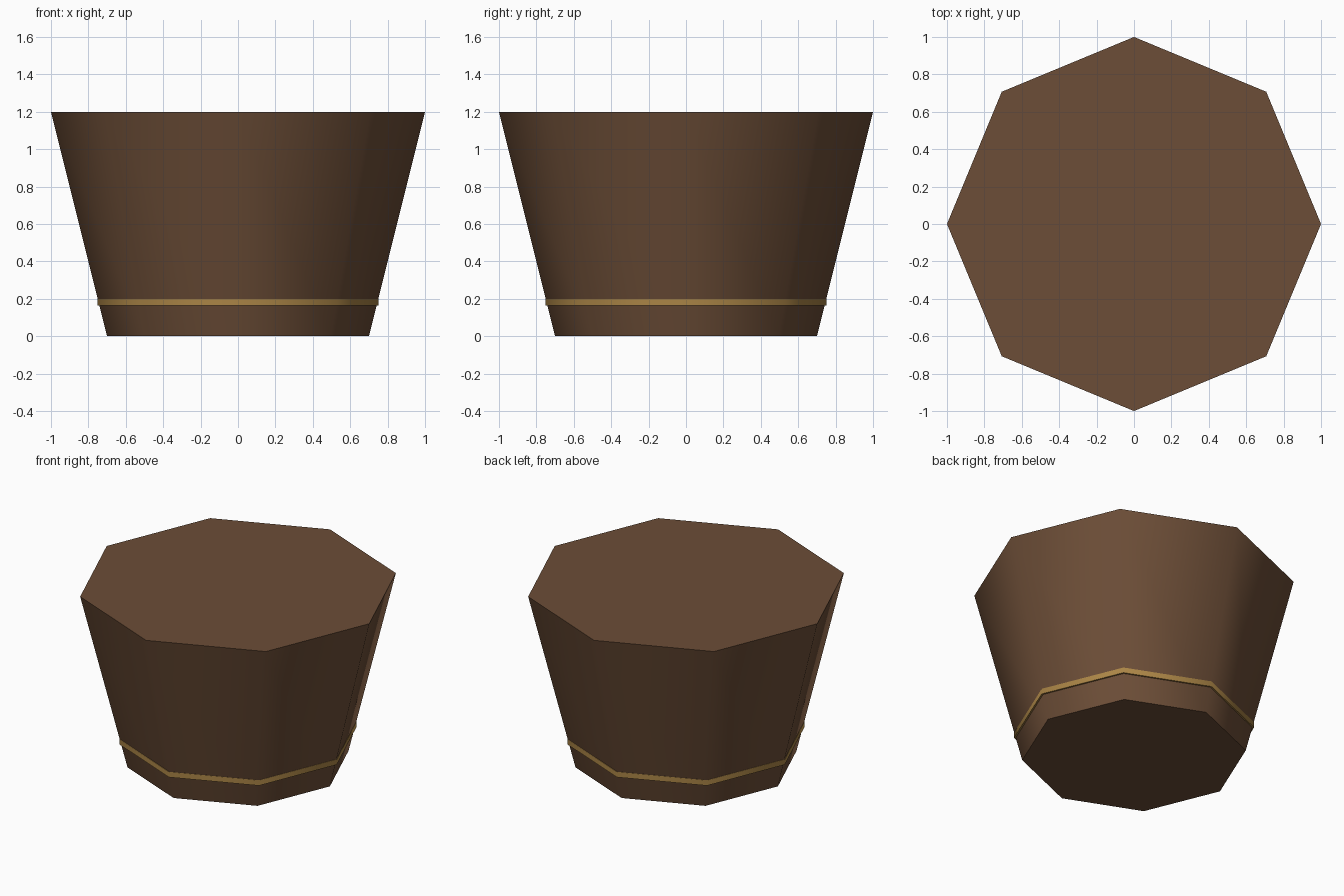
import bpy
from math import radians

if "Cube" in bpy.data.objects:
    bpy.data.objects.remove(bpy.data.objects["Cube"])


def paint(obj, name, color):
    mat = bpy.data.materials.new(name)
    mat.diffuse_color = (*color, 1)
    mat.use_nodes = True
    mat.node_tree.nodes["Principled BSDF"].inputs["Base Color"].default_value = mat.diffuse_color
    obj.data.materials.append(mat)


def octagon_part(name, r_bottom, r_top, z0, z1, mat_name, color):
    # Eight-sided solid with corners on the axes, smooth around its sides
    bpy.ops.mesh.primitive_cone_add(
        vertices=8, radius1=r_bottom, radius2=r_top, depth=z1 - z0,
        location=(0, 0, (z0 + z1) / 2))
    obj = bpy.context.object
    obj.name = name
    bpy.ops.object.shade_smooth_by_angle(angle=radians(60))
    paint(obj, mat_name, color)
    return obj


# Tapered tub, closed at top and bottom
octagon_part("tub_body", 0.70, 1.00, 0.0, 1.2, "brown_wood", (0.15, 0.075, 0.038))

# Thin straight band near the base
octagon_part("brass_band", 0.752, 0.752, 0.163, 0.2, "brass", (0.40, 0.23, 0.06))
